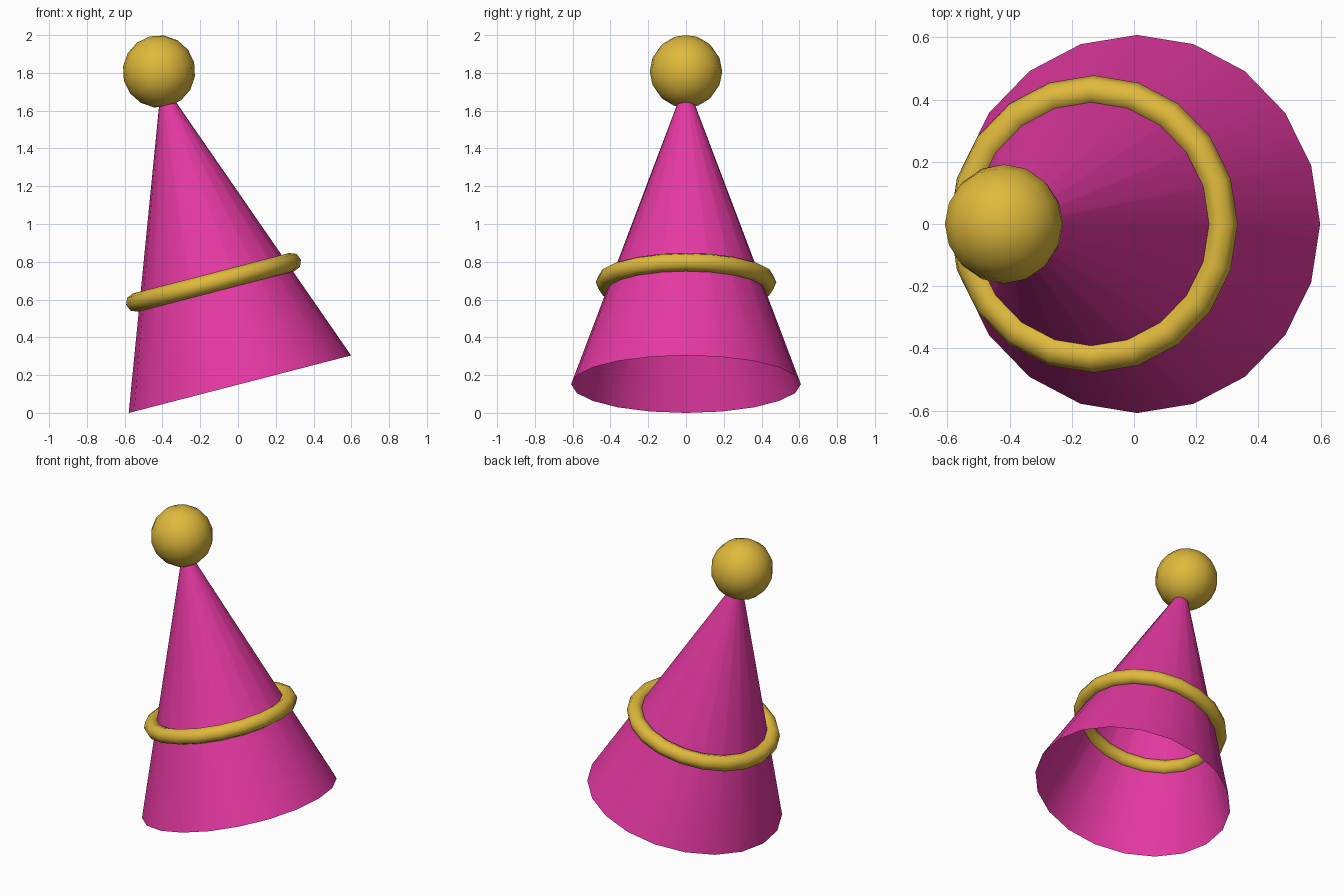
import bpy
import math
from mathutils import Matrix, Vector

cube = bpy.data.objects.get("Cube")
if cube:
    bpy.data.objects.remove(cube, do_unlink=True)

TILT = Matrix.Rotation(math.radians(-14.5), 4, 'Y')
BASE = Vector((0.01, 0, 0.152))
SIDES = 20
CONE_HEIGHT = 1.54


def make_material(name, rgb):
    mat = bpy.data.materials.new(name)
    mat.use_nodes = True
    colour = (*rgb, 1)
    mat.diffuse_color = colour
    mat.node_tree.nodes["Principled BSDF"].inputs["Base Color"].default_value = colour
    return mat


def finish(name, mat, along):
    """Place the active object on the tilted hat axis, name, colour and smooth it."""
    obj = bpy.context.object
    obj.name = name
    obj.matrix_world = Matrix.Translation(BASE) @ TILT @ Matrix.Translation((0, 0, along))
    obj.data.materials.append(mat)
    bpy.ops.object.shade_smooth()
    return obj


pink = make_material("hot_pink", (0.78, 0.04, 0.36))
gold = make_material("gold", (0.74, 0.49, 0.045))

# Open hollow cone, turned so a corner lies on the tilt direction
bpy.ops.mesh.primitive_cone_add(vertices=SIDES, radius1=0.608, radius2=0.043,
                                depth=CONE_HEIGHT, end_fill_type='NOTHING')
finish("hat_cone", pink, CONE_HEIGHT / 2)

# Ring band around the cone
bpy.ops.mesh.primitive_torus_add(major_segments=SIDES, minor_segments=8,
                                 major_radius=0.428, minor_radius=0.05)
finish("hat_band", gold, 0.557)

# Ball on the tip
bpy.ops.mesh.primitive_uv_sphere_add(segments=16, ring_count=8, radius=0.192)
finish("tip_ball", gold, 1.71)
